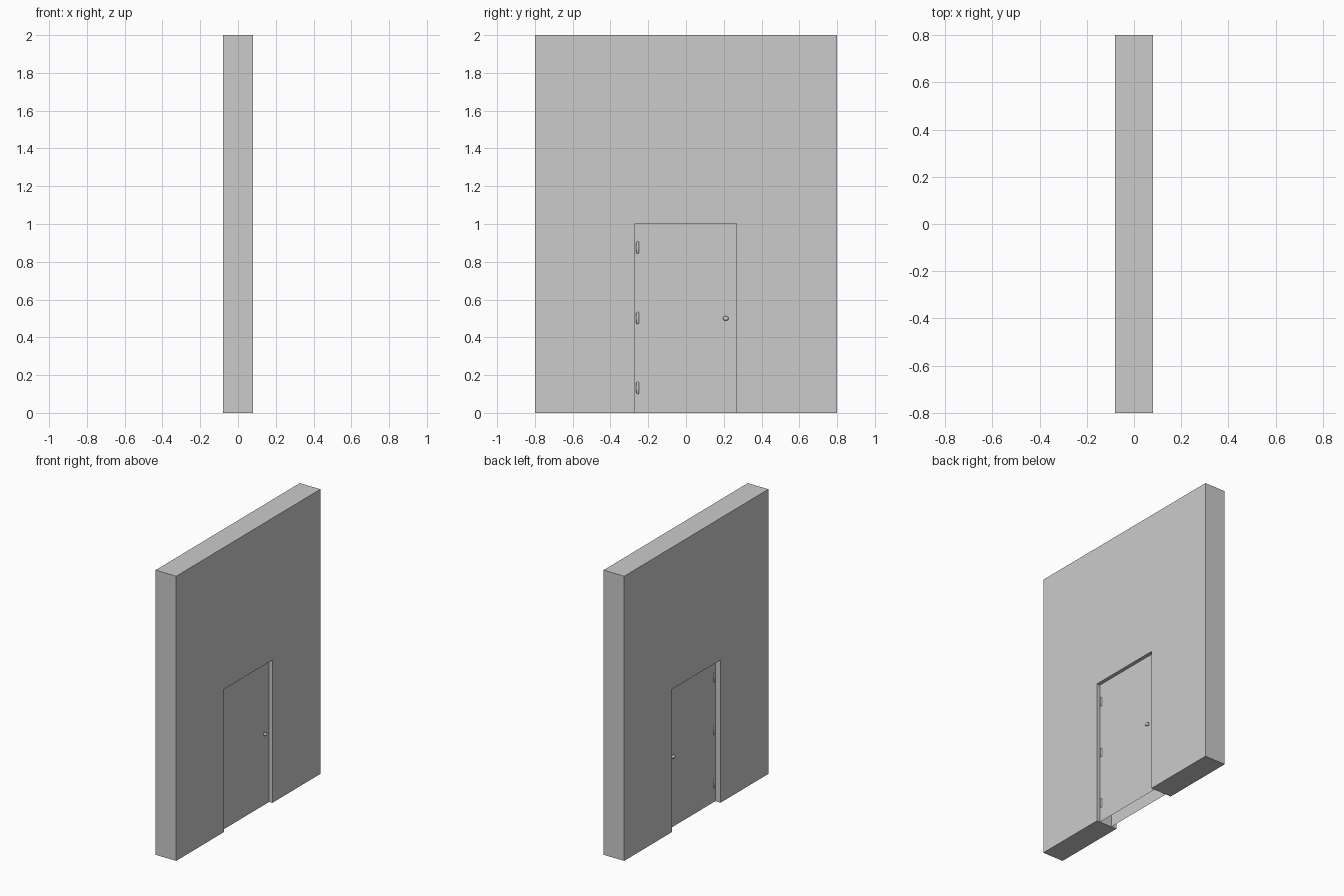
import bpy, bmesh, math
from mathutils import Matrix

if "Cube" in bpy.data.objects:
    bpy.data.objects.remove(bpy.data.objects["Cube"])

Y0, Y1, DOOR_H = -0.27, 0.267, 1.003     # opening
FRONT, BACK = 0.055, -0.039              # door leaf faces along x


def make(name, bm, smooth=False):
    me = bpy.data.meshes.new(name)
    bm.to_mesh(me)
    bm.free()
    ob = bpy.data.objects.new(name, me)
    bpy.context.collection.objects.link(ob)
    for p in me.polygons:
        p.use_smooth = smooth
    return ob


# wall: outline with door notch, extruded through its thickness
bm = bmesh.new()
outline = [(-0.8, 0), (Y0, 0), (Y0, DOOR_H), (Y1, DOOR_H), (Y1, 0),
           (0.8, 0), (0.8, 2), (-0.8, 2)]
face = bm.faces.new([bm.verts.new((-0.08, y, z)) for y, z in outline])
ext = bmesh.ops.extrude_face_region(bm, geom=[face])["geom"]
bmesh.ops.translate(bm, vec=(0.16, 0, 0),
                    verts=[g for g in ext if isinstance(g, bmesh.types.BMVert)])
if not any(f.normal.x < -0.9 for f in bm.faces):
    bm.faces.new([v for v in bm.verts if v.co.x < 0][:8])
bmesh.ops.recalc_face_normals(bm, faces=bm.faces)
make("wall", bm)

# door: front and back skins, open at the bottom
bm = bmesh.new()
for x, ys in ((FRONT, (Y0, Y1)), (BACK, (Y1, Y0))):
    a, b = ys
    bm.faces.new([bm.verts.new((x, y, z)) for y, z in
                  ((a, 0), (b, 0), (b, DOOR_H), (a, DOOR_H))])
make("door", bm)


# hinges: rounded barrels on both faces of the door
def hinge(name, x, z):
    bm = bmesh.new()
    bmesh.ops.create_uvsphere(bm, u_segments=16, v_segments=10, radius=0.008)
    for v in bm.verts:
        v.co.z += math.copysign(0.024, v.co.z) if abs(v.co.z) > 1e-5 else 0
    bmesh.ops.translate(bm, vec=(x, -0.256, z), verts=bm.verts)
    make(name, bm, True)


for i, z in enumerate((0.132, 0.502, 0.875)):
    hinge(f"hinge_front_{i}", FRONT, z)
    hinge(f"hinge_back_{i}", BACK, z)

# knobs: stem and round handle on each side
for name, x, s in (("front", FRONT, 1), ("back", BACK, -1)):
    bm = bmesh.new()
    bmesh.ops.create_cone(bm, cap_ends=True, segments=16, radius1=0.006, radius2=0.006,
                          depth=0.012, matrix=Matrix.Translation((x + s * 0.005, 0.21, 0.5))
                          @ Matrix.Rotation(math.pi / 2, 4, 'Y'))
    bmesh.ops.create_uvsphere(bm, u_segments=16, v_segments=10, radius=0.012,
                              matrix=Matrix.Translation((x + s * 0.012, 0.21, 0.5))
                              @ Matrix.Diagonal((0.8, 1.3, 1, 1)))
    make("knob_" + name, bm, True)
